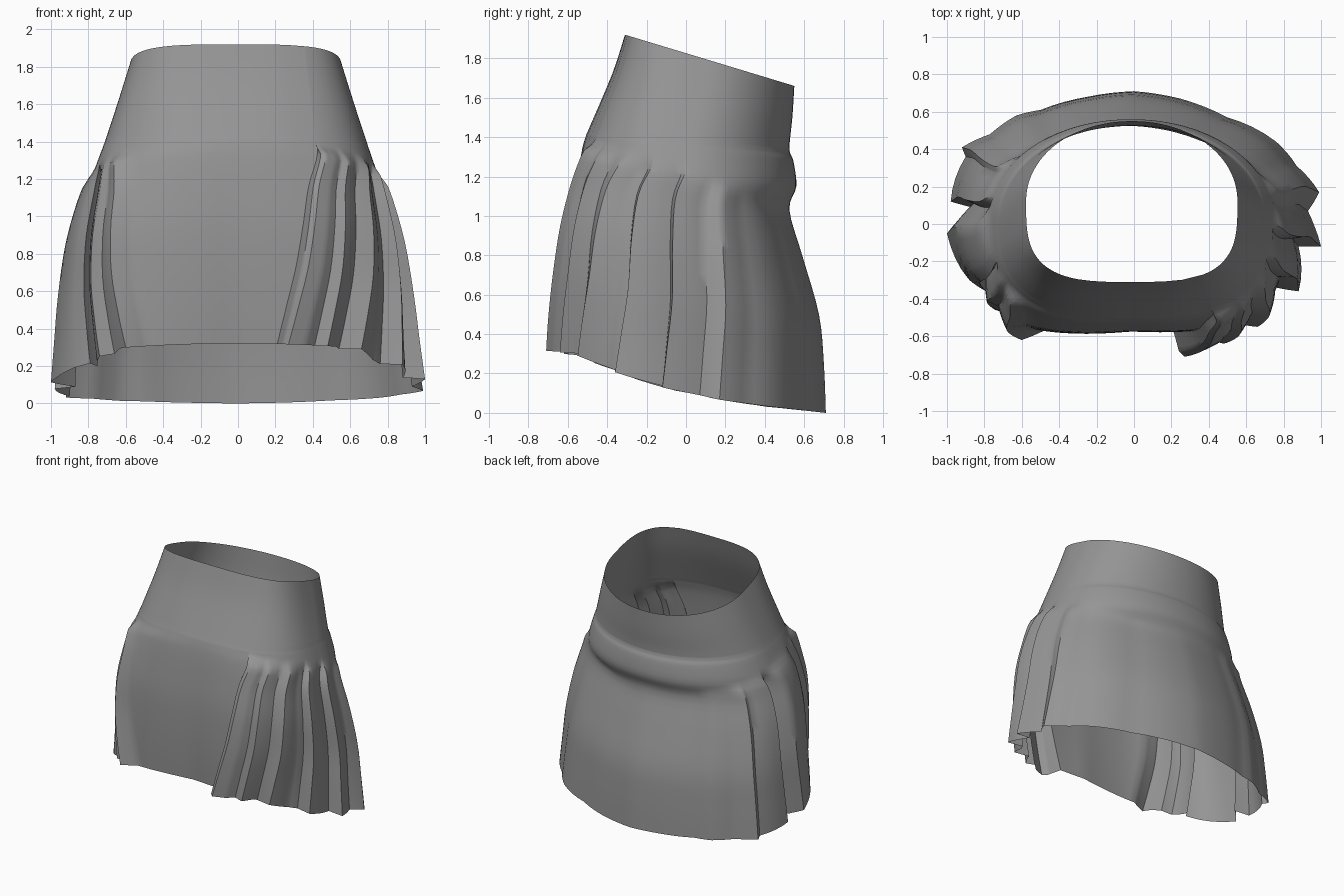
import bpy, bmesh, math

if "Cube" in bpy.data.objects:
    bpy.data.objects.remove(bpy.data.objects["Cube"])

# Levels from waist to hem: z front, z back, y front, y back, half width, front squareness
LEVELS = [
    (1.92, 1.66, -.31, .55, .565, 3.3), (1.72, 1.50, -.375, .54, .625, 3.0),
    (1.45, 1.34, -.49, .525, .70, 2.7), (1.40, 1.28, -.51, .545, .72, 2.7),
    (1.31, 1.15, -.53, .56, .76, 2.7), (1.16, 1.03, -.55, .525, .81, 2.7),
    (.95, .80, -.57, .59, .865, 2.8), (.72, .50, -.575, .675, .90, 2.8),
    (.50, .25, -.57, .70, .92, 2.8), (.32, 0, -.56, .71, .94, 2.8)]
SEAM = 2

# Hem outline: back, left pleats, front panel, right pleats, back
HEM = [
    (-1e-6, .71), (-.25, .68), (-.5, .61), (-.63, .58), (-.77, .48), (-.92, .41),
    (-.9, .36), (-.98, .12), (-.87, .09), (-1, -.05), (-.88, -.3), (-.79, -.36),
    (-.75, -.3), (-.74, -.46), (-.66, -.48), (-.6, -.62), (-.48, -.57), (-.3, -.58),
    (0, -.56), (.21, -.57), (.24, -.68), (.27, -.71), (.36, -.67), (.41, -.62),
    (.48, -.64), (.54, -.53), (.66, -.55), (.72, -.4), (.76, -.34), (.88, -.36),
    (.88, -.12), (1, -.12), (.93, .07), (.99, .17), (.87, .31), (.76, .44),
    (.5, .57), (.25, .67), (1e-6, .71)]

# Pleat direction in degrees from the front: at the hem -> at the seam
RIGHT = [(0, 0), (18, 44), (34, 55), (46, 66), (64, 78), (79, 90), (95, 106),
         (116, 124), (180, 180)]
LEFT = [(0, 0), (40, 57), (54, 67), (62, 75), (83, 92), (93, 102), (110, 115), (180, 180)]


def seam_angle(phi):
    table = RIGHT if phi > 0 else LEFT
    d = min(abs(math.degrees(phi)), 180)
    for (a, b), (c, e) in zip(table, table[1:]):
        if d <= c:
            return math.copysign(math.radians(b + (e - b) * (d - a) / (c - a)), phi)


def radius(level, phi):
    zf, zb, yf, yb, w, n = level
    if math.cos(phi) < 0:
        n = 2.05
    s, c = abs(math.sin(phi)) / w, abs(math.cos(phi)) / ((yb - yf) / 2)
    return (s ** n + c ** n) ** (-1 / n)


def between(i, t):
    """Smooth blend of the levels around i."""
    last = len(LEVELS) - 1
    p = [LEVELS[min(max(k, 0), last)] for k in (i - 1, i, i + 1, i + 2)]
    return tuple(b + .5 * t * (c - a + t * (2 * a - 5 * b + 4 * c - d + t * (3 * (b - c) + d - a)))
                 for a, b, c, d in zip(*p))


def columns(steps=4):
    """Angle and pleat depth of every vertical line of the skirt."""
    hem, out = LEVELS[-1], []
    cy = (hem[2] + hem[3]) / 2
    for x, y in HEM:
        phi = math.atan2(x, cy - y)
        out.append((phi, math.hypot(x, y - cy) - radius(hem, phi)))
    cols = []
    for (a, p), (b, q) in zip(out, out[1:]):
        cols += [(a + (b - a) * k / steps, p + (q - p) * k / steps) for k in range(steps)]
    return cols + [out[-1]]


COLS = columns()
ZSEAM, ZHEM = LEVELS[SEAM][0], LEVELS[-1][0]


def row(level):
    zf, zb, yf, yb, w, n = level
    s = min(max((ZSEAM - zf) / (ZSEAM - ZHEM), 0), 1)
    cx, cy = -.012 * (1 - s) - .04 * s * (1 - s), (yf + yb) / 2
    pts = []
    for phi, depth in COLS:
        ang = seam_angle(phi) * (1 - s) + phi * s
        r = radius(level, ang)
        # pleats open lower down towards the back
        start = .03 + .09 * (1 - math.cos(ang))
        opened = min(max((s - start) / .05, 0), 1)
        r += depth * opened * (.28 + .72 * s ** .8)
        x, y = cx + r * math.sin(ang), cy - r * math.cos(ang)
        u = min(max((y - yf) / (yb - yf), 0), 1)
        z = zf + (zb - zf) * u - s * (.18 * u + .06 * x * x) * (1 - u)
        pts.append((x, y, max(z, 0)))
    return pts


def cloth(name, first, last, mat, steps=4):
    rows = [row(between(i, k / steps)) for i in range(first, last) for k in range(steps)]
    rows.append(row(LEVELS[last]))
    bm = bmesh.new()
    grid = [[bm.verts.new(p) for p in r] for r in rows]
    for up, low in zip(grid, grid[1:]):
        for j in range(len(up) - 1):
            bm.faces.new((up[j], low[j], low[j + 1], up[j + 1]))
    bmesh.ops.remove_doubles(bm, verts=bm.verts, dist=1e-4)
    me = bpy.data.meshes.new(name)
    bm.to_mesh(me)
    bm.free()
    me.materials.append(mat)
    ob = bpy.data.objects.new(name, me)
    bpy.context.collection.objects.link(ob)
    bpy.ops.object.select_all(action='DESELECT')
    ob.select_set(True)
    bpy.context.view_layer.objects.active = ob
    bpy.ops.object.shade_smooth_by_angle(angle=math.radians(45))


grey = bpy.data.materials.new("grey_cloth")
grey.diffuse_color = (.3, .3, .3, 1)
grey.use_nodes = True
grey.node_tree.nodes["Principled BSDF"].inputs["Base Color"].default_value = grey.diffuse_color

# Plain yoke at the waist, pleated skirt below it
cloth("waist_yoke", 0, SEAM, grey)
cloth("pleated_skirt", SEAM, len(LEVELS) - 1, grey)
